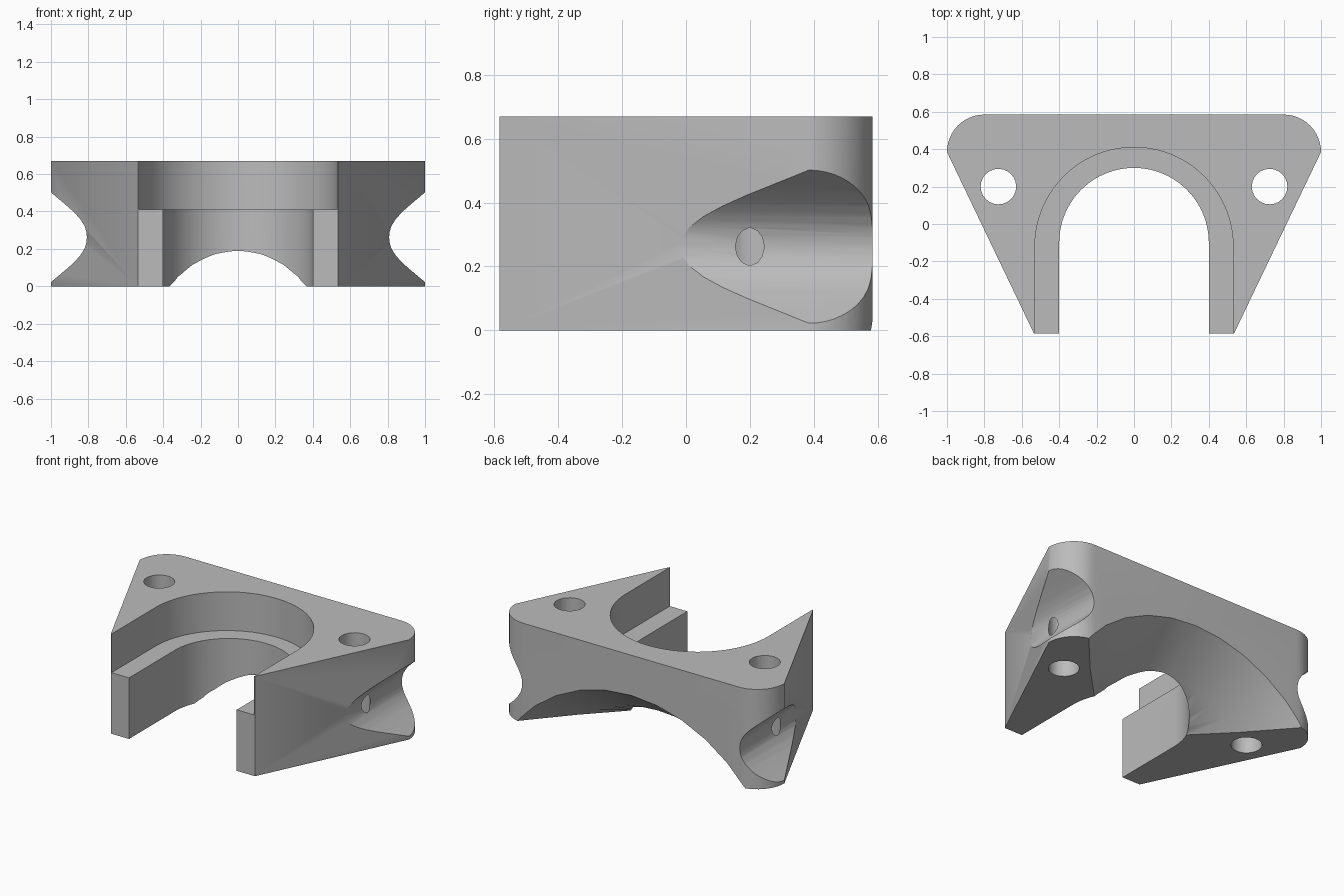
import bpy, bmesh, math

cube = bpy.data.objects.get("Cube")
if cube:
    bpy.data.objects.remove(cube, do_unlink=True)

HEIGHT, BACK = 0.67, 0.585

grey = bpy.data.materials.new("plain grey")
grey.use_nodes = True
grey.diffuse_color = (0.5, 0.5, 0.5, 1)
grey.node_tree.nodes["Principled BSDF"].inputs["Base Color"].default_value = (0.5, 0.5, 0.5, 1)


def loft(name, rings):
    """Closed solid through rings of matching points."""
    bm = bmesh.new()
    loops = [[bm.verts.new(p) for p in ring] for ring in rings]
    n = len(loops[0])
    bm.faces.new(loops[0])
    bm.faces.new(loops[-1])
    for a, b in zip(loops, loops[1:]):
        for i in range(n):
            j = (i + 1) % n
            bm.faces.new((a[i], a[j], b[j], b[i]))
    bmesh.ops.recalc_face_normals(bm, faces=bm.faces)
    bmesh.ops.triangulate(bm, faces=bm.faces)
    mesh = bpy.data.meshes.new(name)
    bm.to_mesh(mesh)
    bm.free()
    ob = bpy.data.objects.new(name, mesh)
    bpy.context.collection.objects.link(ob)
    mesh.materials.append(grey)
    return ob


def prism(name, outline, z0, z1):
    return loft(name, [[(x, y, z) for x, y in outline] for z in (z0, z1)])


def arc(cx, cy, r, start, end, steps):
    angles = [math.radians(start + (end - start) * i / steps) for i in range(steps + 1)]
    return [(cx + r * math.cos(a), cy + r * math.sin(a)) for a in angles]


def u_slot(name, r, top, z0, z1):
    outline = arc(0, top - r, r, 0, 180, 40) + [(-r, -1), (r, -1)]
    return prism(name, outline, z0, z1)


# Triangular block with rounded back corners
right = [(0.535, -BACK)] + arc(0.8, BACK - 0.2, 0.2, 0, 90, 12)
body = prism("clamp_body", right + [(-x, y) for x, y in reversed(right)], 0, HEIGHT)

# Through slot and wider upper recess
cutters = [u_slot("slot_cutter", 0.4, 0.3, -1, 1),
           u_slot("recess_cutter", 0.53, 0.41, 0.41, 1)]

# Flared arch under the back
rings = []
for y, w, h in [(-0.2, 0.1, 0.03), (0.06, 0.365, 0.05), (0.3, 0.6, 0.19),
                (BACK, 0.85, 0.4), (0.8, 1.04, 0.56)]:
    r = (w * w + h * h) / (2 * h)
    half = math.degrees(math.asin(w / r))
    curve = arc(0, h - r, r, 90 - half, 90 + half, 10)
    rings.append([(x, y, z) for x, z in curve] + [(-w, y, -0.3), (w, y, -0.3)])
cutters.append(loft("arch_cutter", rings))

# Side grooves and bolt holes, mirrored
upper = [(0.811, 0.03), (0.82, 0.06), (0.842, 0.095), (0.87, 0.127),
         (0.905, 0.16), (1.0, 0.24), (1.1, 0.325)]
groove = [(x, 0.262 - d) for x, d in reversed(upper)] + [(0.808, 0.262)]
groove += [(x, 0.262 + d) for x, d in upper]
for s in (1, -1):
    cutters.append(loft("groove_cutter", [[(s * x, y, z) for x, z in groove] for y in (-0.3, 0.9)]))
    cutters.append(prism("hole_cutter", arc(s * 0.725, 0.2, 0.095, 0, 345, 23), -1, 1))

# Carve the block and discard the cutters
bpy.ops.object.select_all(action='DESELECT')
bpy.context.view_layer.objects.active = body
body.select_set(True)
for c in cutters:
    mod = body.modifiers.new(c.name, 'BOOLEAN')
    mod.operation, mod.solver, mod.object = 'DIFFERENCE', 'EXACT', c
    bpy.ops.object.modifier_apply(modifier=mod.name)
    bpy.data.objects.remove(c, do_unlink=True)
bpy.ops.object.shade_smooth_by_angle(angle=math.radians(30))
